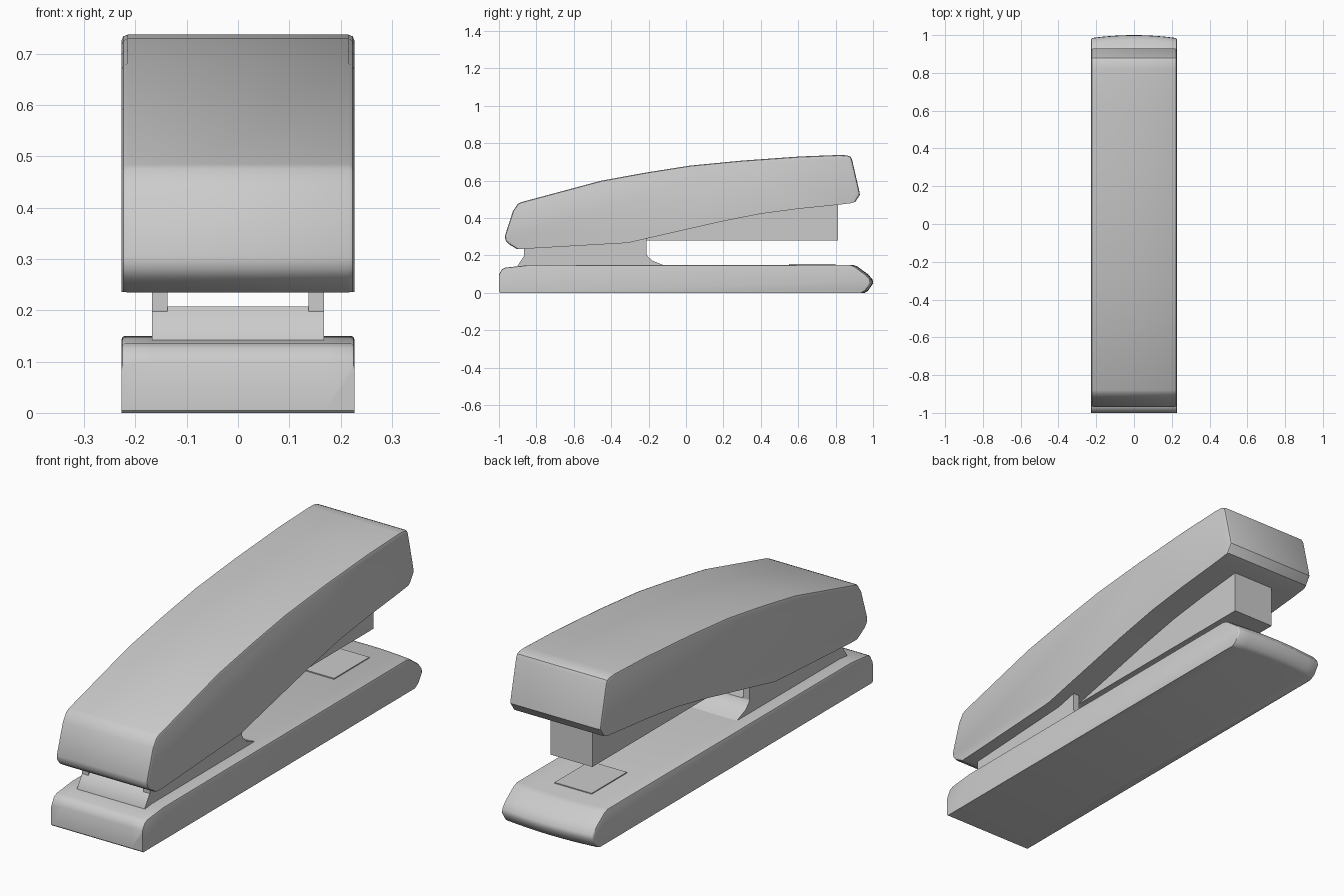
import bpy, bmesh, math

if "Cube" in bpy.data.objects:
    bpy.data.objects.remove(bpy.data.objects["Cube"])

HALF = 0.227


def prism(name, profile, xs, round_from=None, round_to=None, width=0.012, bulge=0.0, angle=35):
    """Loft a (y, z) profile through the x stations; optionally round part of its side rims."""
    bm = bmesh.new()
    rings = [[bm.verts.new((x, y, z)) for y, z in profile] for x in xs]
    n = len(profile)
    for a, b in zip(rings, rings[1:]):
        for i in range(n):
            j = (i + 1) % n
            bm.faces.new((a[i], a[j], b[j], b[i]))
    bm.faces.new(rings[0][::-1])
    bm.faces.new(rings[-1])
    bmesh.ops.recalc_face_normals(bm, faces=bm.faces)
    if round_from is not None:
        rim = [bm.edges.get((r[i], r[(i + 1) % n]))
               for r in (rings[0], rings[-1]) for i in range(round_from, round_to)]
        bmesh.ops.bevel(bm, geom=rim, offset=width, segments=2, profile=0.5, affect='EDGES')
    # curve the nose in plan
    for v in bm.verts:
        if v.co.y > 0.85:
            v.co.y -= bulge * (v.co.x / HALF) ** 2
    mesh = bpy.data.meshes.new(name)
    bm.to_mesh(mesh)
    bm.free()
    ob = bpy.data.objects.new(name, mesh)
    bpy.context.collection.objects.link(ob)
    bpy.context.view_layer.objects.active = ob
    ob.select_set(True)
    bpy.ops.object.shade_smooth_by_angle(angle=math.radians(angle))
    ob.select_set(False)
    return ob


def block(name, x0, x1, y0, y1, z0, z1):
    return prism(name, [(y0, z0), (y1, z0), (y1, z1), (y0, z1)], [x0, x1])


# Base with rounded nose
base = [(-1, 0.005), (-0.995, 0), (0.955, 0), (0.975, 0.012), (1, 0.05), (0.998, 0.07),
        (0.975, 0.098), (0.915, 0.142), (0.89, 0.15), (-0.85, 0.147),
        (-0.965, 0.135), (-0.985, 0.125), (-1, 0.098)]
prism("base", base, [HALF * (i / 4 - 1) for i in range(9)], 2, 12, 0.007, 0.016, 40)

# Arched upper handle
handle = [(-0.85, 0.236), (-0.31, 0.267), (-0.193, 0.294), (0.0, 0.338), (0.18, 0.379),
          (0.396, 0.422), (0.6, 0.449), (0.807, 0.47), (0.88, 0.479), (0.905, 0.486),
          (0.93, 0.524), (0.924, 0.555), (0.888, 0.711), (0.88, 0.727), (0.863, 0.735),
          (0.82, 0.737), (0.61, 0.729), (0.3, 0.707), (0.02, 0.68), (-0.22, 0.642),
          (-0.455, 0.599), (-0.88, 0.485), (-0.9, 0.475), (-0.925, 0.438),
          (-0.968, 0.305), (-0.965, 0.28), (-0.95, 0.262), (-0.905, 0.235)]
prism("handle", handle, [-HALF, HALF], 9, 27, 0.012)

# Hinge bracket: floor with flared feet plus two side walls
foot = [(-0.9, 0.135), (-0.9, 0.145), (-0.868, 0.195), (-0.855, 0.207), (-0.21, 0.207),
        (-0.205, 0.195), (-0.18, 0.172), (-0.12, 0.148), (-0.12, 0.135)]
prism("hinge_floor", foot, [-0.168, 0.168])
for side, s in (("left", -1), ("right", 1)):
    a, b = sorted((s * 0.137, s * 0.168))
    block("hinge_wall_" + side, a, b, -0.865, -0.21, 0.197, 0.31)

# Staple magazine and anvil plate
block("magazine", -0.104, 0.104, -0.25, 0.812, 0.28, 0.5)
block("anvil_plate", -0.092, 0.092, 0.55, 0.8, 0.145, 0.154)
